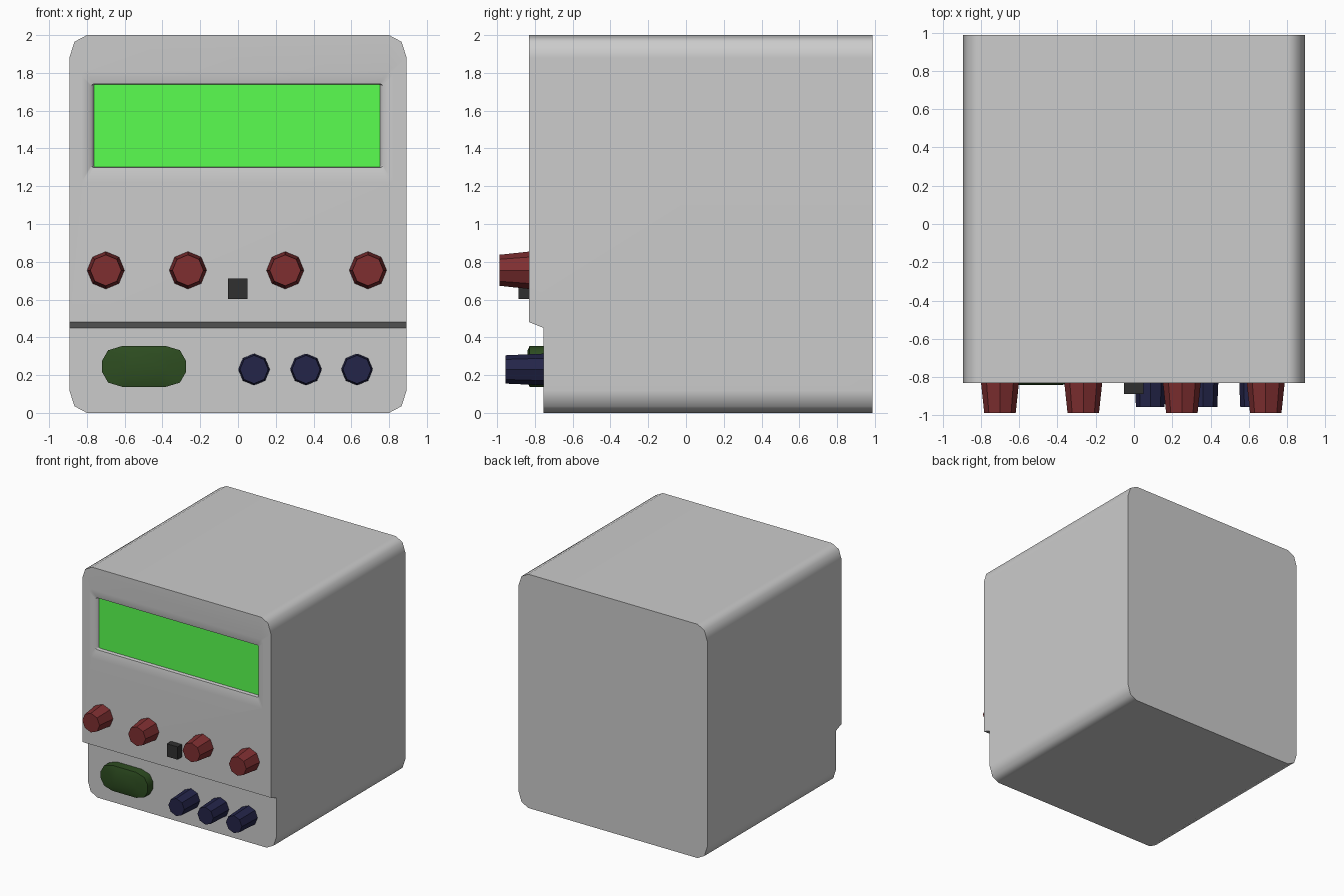
import bpy, bmesh
from math import sin, cos, pi, radians

if "Cube" in bpy.data.objects:
    bpy.data.objects.remove(bpy.data.objects["Cube"])


def material(name, r, g, b):
    m = bpy.data.materials.new(name)
    m.diffuse_color = (r, g, b, 1)
    m.use_nodes = True
    m.node_tree.nodes["Principled BSDF"].inputs["Base Color"].default_value = m.diffuse_color
    return m


def rounded(x0, x1, z0, z1, rx=0.0, rz=0.0, seg=2):
    """Outline in x, z with elliptical corners."""
    if rx == 0:
        return [(x0, z0), (x1, z0), (x1, z1), (x0, z1)]
    centres = [(x1 - rx, z1 - rz), (x0 + rx, z1 - rz), (x0 + rx, z0 + rz), (x1 - rx, z0 + rz)]
    return [(cx + rx * cos((q + i / seg) * pi / 2), cz + rz * sin((q + i / seg) * pi / 2))
            for q, (cx, cz) in enumerate(centres) for i in range(seg + 1)]


def octagon(cx, cz, r):
    return [(cx + r * cos(i * pi / 4), cz + r * sin(i * pi / 4)) for i in range(8)]


def mesh_object(name, rings, mat=None):
    """Join equal-length rings of 3D points and cap both ends."""
    bm = bmesh.new()
    loops = [[bm.verts.new(p) for p in ring] for ring in rings]
    for a, b in zip(loops, loops[1:]):
        for i in range(len(a)):
            j = (i + 1) % len(a)
            bm.faces.new((a[i], a[j], b[j], b[i]))
    bm.faces.new(loops[0])
    bm.faces.new(loops[-1])
    bmesh.ops.recalc_face_normals(bm, faces=bm.faces)
    me = bpy.data.meshes.new(name)
    bm.to_mesh(me)
    bm.free()
    ob = bpy.data.objects.new(name, me)
    bpy.context.collection.objects.link(ob)
    if mat:
        me.materials.append(mat)
    return ob


def loft(name, sections, mat=None):
    """Sections are (y, outline) pairs from back to front."""
    return mesh_object(name, [[(x, y, z) for x, z in pts] for y, pts in sections], mat)


def select(ob):
    bpy.ops.object.select_all(action='DESELECT')
    ob.select_set(True)
    bpy.context.view_layer.objects.active = ob


def cut(ob, cutter):
    cutter.hide_render = True
    mod = ob.modifiers.new("cut", 'BOOLEAN')
    mod.operation = 'DIFFERENCE'
    mod.solver = 'EXACT'
    mod.object = cutter
    select(ob)
    bpy.ops.object.modifier_apply(modifier=mod.name)
    bpy.data.objects.remove(cutter)


red = material("knob_red", 0.21, 0.028, 0.03)
blue = material("terminal_blue", 0.017, 0.018, 0.066)
dark_green = material("switch_green", 0.027, 0.075, 0.015)
lime = material("screen_green", 0.1, 1.0, 0.08)
black = material("button_black", 0.03, 0.03, 0.03)

# Case
shell = rounded(-0.893, 0.893, 0, 2, 0.093, 0.12)
case = loft("case", [(0.988, shell), (-0.83, shell)])

# Recessed lower panel
step = [(-1.1, -0.1), (-0.755, -0.1), (-0.755, 0.45), (-0.83, 0.48), (-1.1, 0.588)]
cut(case, mesh_object("step_cutter", [[(x, y, z) for y, z in step] for x in (-1, 1)]))

# Sloped screen surround and screen pocket
outer = rounded(-0.83, 0.82, 1.22, 1.81, 0.02, 0.02)
rim = rounded(-0.777, 0.767, 1.298, 1.742, 0.015, 0.015)
pane = rounded(-0.763, 0.753, 1.302, 1.738, 0.005, 0.005)
cut(case, loft("screen_cutter", [(-0.78, pane), (-0.815, rim), (-0.83, outer), (-0.9, outer)]))
select(case)
bpy.ops.object.shade_smooth_by_angle(angle=radians(58))
weighted = case.modifiers.new("weighted_normals", 'WEIGHTED_NORMAL')
weighted.keep_sharp = True

# Screen
loft("screen", [(-0.77, pane), (-0.786, pane)], lime)

# Adjustment knobs
for i, x in enumerate((-0.70, -0.265, 0.25, 0.688)):
    loft(f"knob_{i + 1}", [(-0.82, octagon(x, 0.755, 0.1)), (-0.988, octagon(x, 0.755, 0.082))], red)

# Output terminals
for i, x in enumerate((0.085, 0.36, 0.63)):
    loft(f"terminal_{i + 1}", [(-0.745, octagon(x, 0.23, 0.084)), (-0.955, octagon(x, 0.23, 0.075))], blue)

# Small button
square = rounded(-0.053, 0.05, 0.602, 0.711)
loft("button", [(-0.82, square), (-0.887, square)], black)

# Power switch with a slightly raised face
switch = loft("power_switch", [
    (-0.745, rounded(-0.72, -0.275, 0.137, 0.355, 0.11, 0.08)),
    (-0.828, rounded(-0.72, -0.275, 0.137, 0.355, 0.11, 0.08)),
    (-0.84, rounded(-0.62, -0.375, 0.165, 0.327, 0.06, 0.06))], dark_green)
select(switch)
bpy.ops.object.shade_smooth_by_angle(angle=radians(50))
